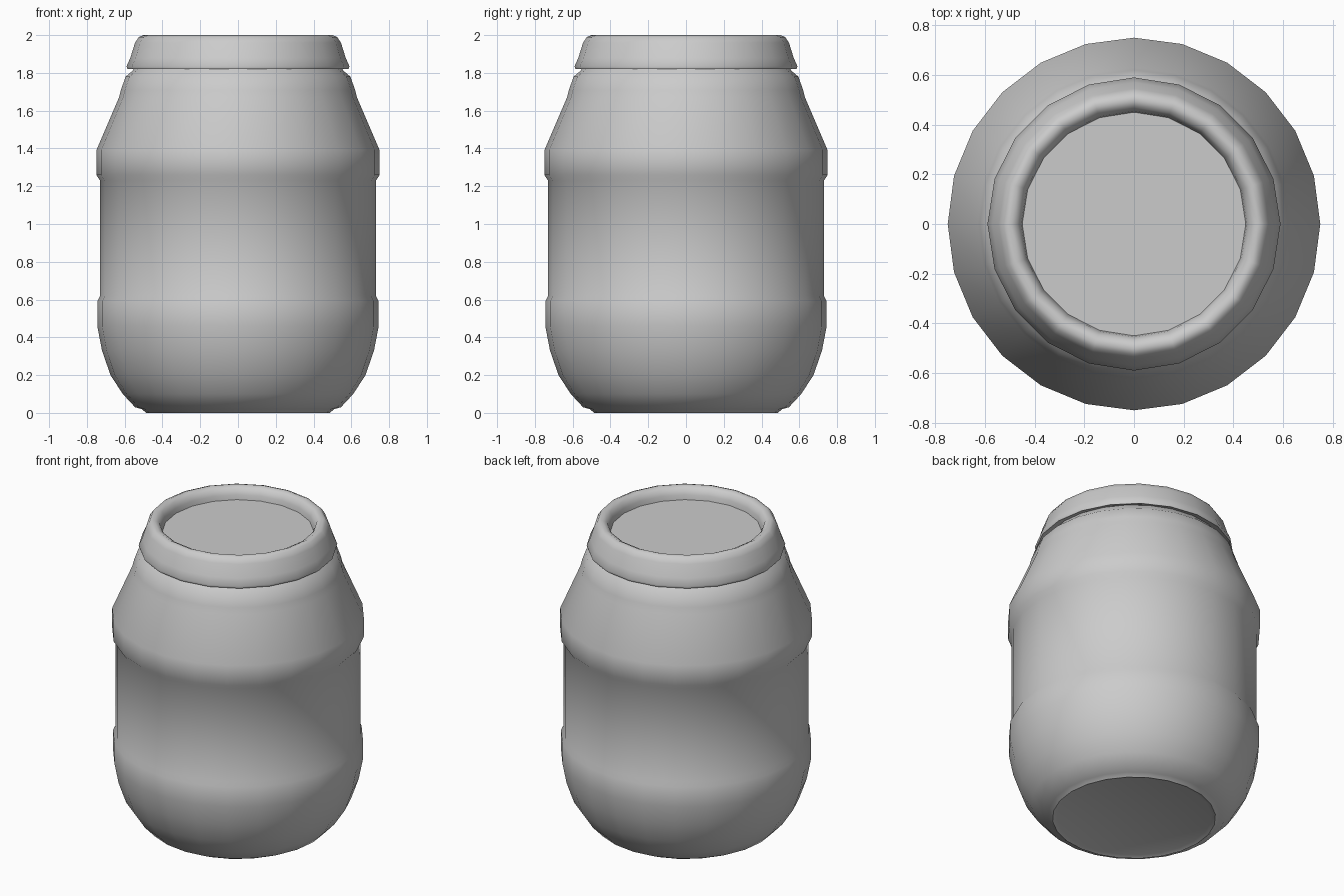
import bpy, bmesh
from math import sin, cos, pi

if "Cube" in bpy.data.objects:
    bpy.data.objects.remove(bpy.data.objects["Cube"])


def lathe(name, profile, sides, turn=0.0, smooth_angle=35):
    """Revolve (radius, z) points around z; radius 0 closes to a pole."""
    bm = bmesh.new()
    rings = []
    for r, z in profile:
        if r == 0:
            rings.append([bm.verts.new((0, 0, z))] * sides)
        else:
            rings.append([bm.verts.new((r * cos(2 * pi * i / sides + turn),
                                        r * sin(2 * pi * i / sides + turn), z))
                          for i in range(sides)])
    for a, b in zip(rings, rings[1:]):
        for i in range(sides):
            j = (i + 1) % sides
            quad = list(dict.fromkeys((a[i], a[j], b[j], b[i])))
            bm.faces.new(quad)
    bmesh.ops.recalc_face_normals(bm, faces=bm.faces)
    mesh = bpy.data.meshes.new(name)
    bm.to_mesh(mesh)
    bm.free()
    obj = bpy.data.objects.new(name, mesh)
    bpy.context.collection.objects.link(obj)
    bpy.ops.object.select_all(action='DESELECT')
    obj.select_set(True)
    bpy.context.view_layer.objects.active = obj
    bpy.ops.object.shade_smooth_by_angle(angle=smooth_angle * pi / 180)
    return obj


# Jar body: rounded base, recessed label band, sloping shoulder, neck
lathe("jar_body", [
    (0, 0.01), (0.46, 0.01), (0.485, 0.0), (0.51, 0.02), (0.545, 0.03),
    (0.61, 0.10), (0.675, 0.20), (0.72, 0.33), (0.745, 0.46),
    (0.745, 0.59), (0.73, 0.62), (0.73, 1.23), (0.75, 1.26), (0.75, 1.39),
    (0.63, 1.67), (0.62, 1.71), (0.595, 1.78), (0.56, 1.81), (0.54, 1.835), (0, 1.835),
], 24, smooth_angle=40)

# Lid: flared skirt, rounded rim and shallow sunken panel
lathe("lid", [
    (0.53, 1.84), (0.585, 1.82), (0.59, 1.835), (0.57, 1.88), (0.545, 1.96),
    (0.525, 1.99), (0.50, 2.0), (0.47, 1.985), (0.455, 1.95),
    (0.45, 1.92), (0, 1.92),
], 20, turn=pi / 20 * 2, smooth_angle=50)
